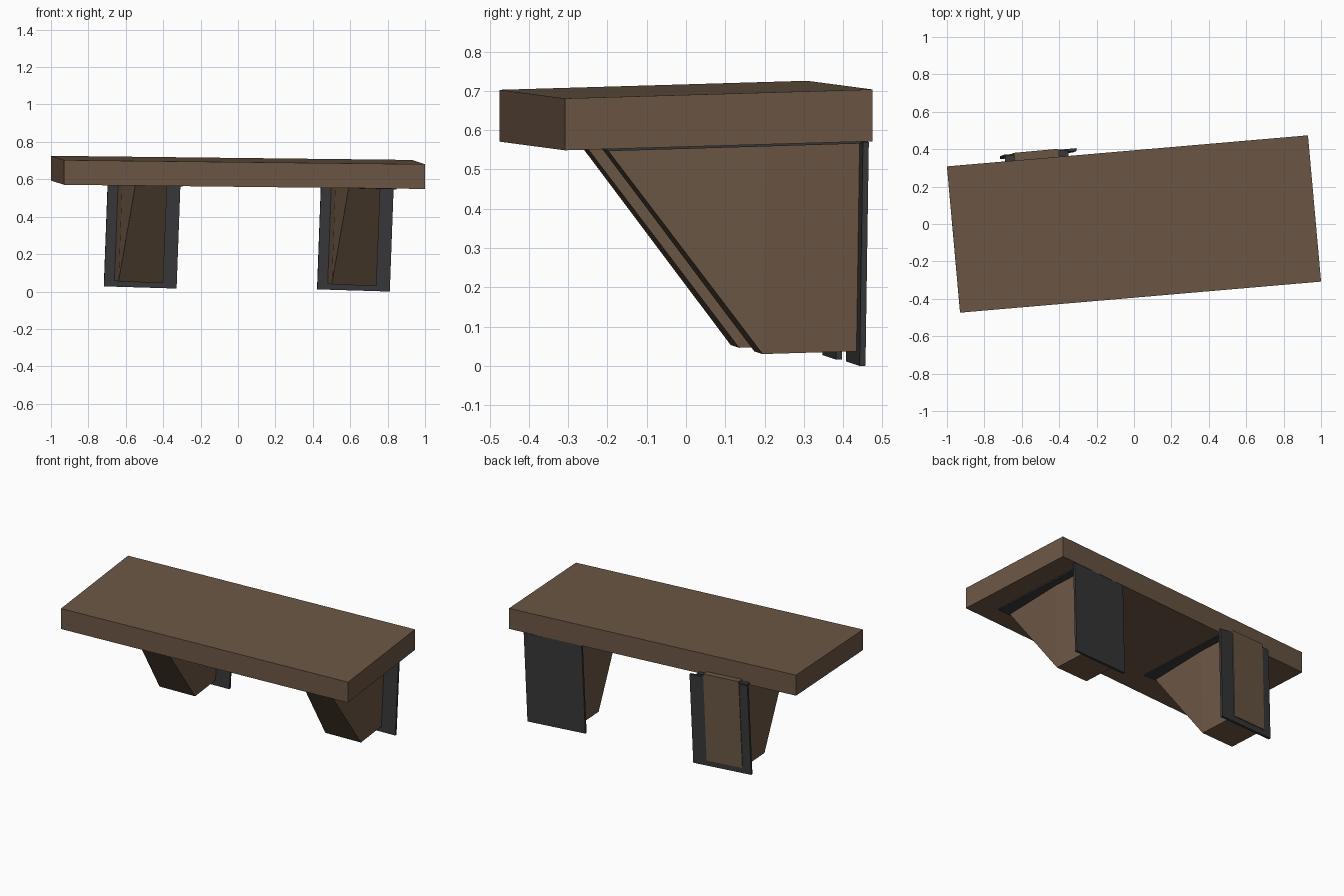
import bpy
import bmesh
from mathutils import Vector

if "Cube" in bpy.data.objects:
    bpy.data.objects.remove(bpy.data.objects["Cube"])


def material(name, rgb):
    m = bpy.data.materials.new(name)
    m.diffuse_color = (*rgb, 1)
    m.use_nodes = True
    m.node_tree.nodes["Principled BSDF"].inputs["Base Color"].default_value = m.diffuse_color
    return m


wood = material("dark_wood", (0.15, 0.095, 0.06))
metal = material("dark_metal", (0.04, 0.04, 0.042))


class Frame:
    """Slightly skewed local axes: u along the shelf, v to the back, w up."""
    def __init__(self, origin, u, v, w):
        self.o, self.u, self.v, self.w = map(Vector, (origin, u, v, w))

    def at(self, p):
        return self.o + self.u * p[0] + self.v * p[1] + self.w * p[2]


def hull(name, frame, points, mat):
    bm = bmesh.new()
    verts = [bm.verts.new(frame.at(p)) for p in points]
    bmesh.ops.convex_hull(bm, input=verts)
    bmesh.ops.dissolve_limit(bm, angle_limit=0.01, verts=bm.verts[:], edges=bm.edges[:])
    bmesh.ops.recalc_face_normals(bm, faces=bm.faces[:])
    me = bpy.data.meshes.new(name)
    bm.to_mesh(me)
    bm.free()
    me.materials.append(mat)
    ob = bpy.data.objects.new(name, me)
    bpy.context.collection.objects.link(ob)
    return ob


def box(name, frame, u, v, w, mat):
    return hull(name, frame, [(a, b, c) for a in u for b in v for c in w], mat)


# Shelf board, turned and tilted a little
board = Frame((0, 0, 0.637), (0.965, 0.083, -0.011), (-0.035, 0.391, 0.0115), (0.003, 0, 1))
box("shelf_board", board, (-1, 1), (-1, 1), (-0.066, 0.066), wood)

# Two brackets: block with tapered wedge in front, wall plate and top plate
for side, origin, back in (("right", (0.74, 0.195, 0.03), 0.254),
                           ("left", (-0.40, 0.135, 0.046), 0.260)):
    f = Frame(origin, (0.995, 0.09, -0.03), (-0.09, 0.995, 0.03), (0.037, 0.015, 1))
    box(side + "_bracket_block", f, (-0.24, 0), (0, back), (0, 0.555), wood)
    hull(side + "_bracket_wedge", f,
         [(-0.24, 0, 0), (0, 0, 0), (-0.24, 0, 0.535), (0, 0, 0.535),
          (-0.205, -0.405, 0.535), (-0.035, -0.405, 0.535)], wood)
    box(side + "_wall_plate", f, (-0.295, 0.095), (0.24, 0.255), (-0.0345, 0.535), metal)
    box(side + "_top_plate", f, (-0.29, 0.05), (-0.41, 0.25), (0.53, 0.545), metal)
